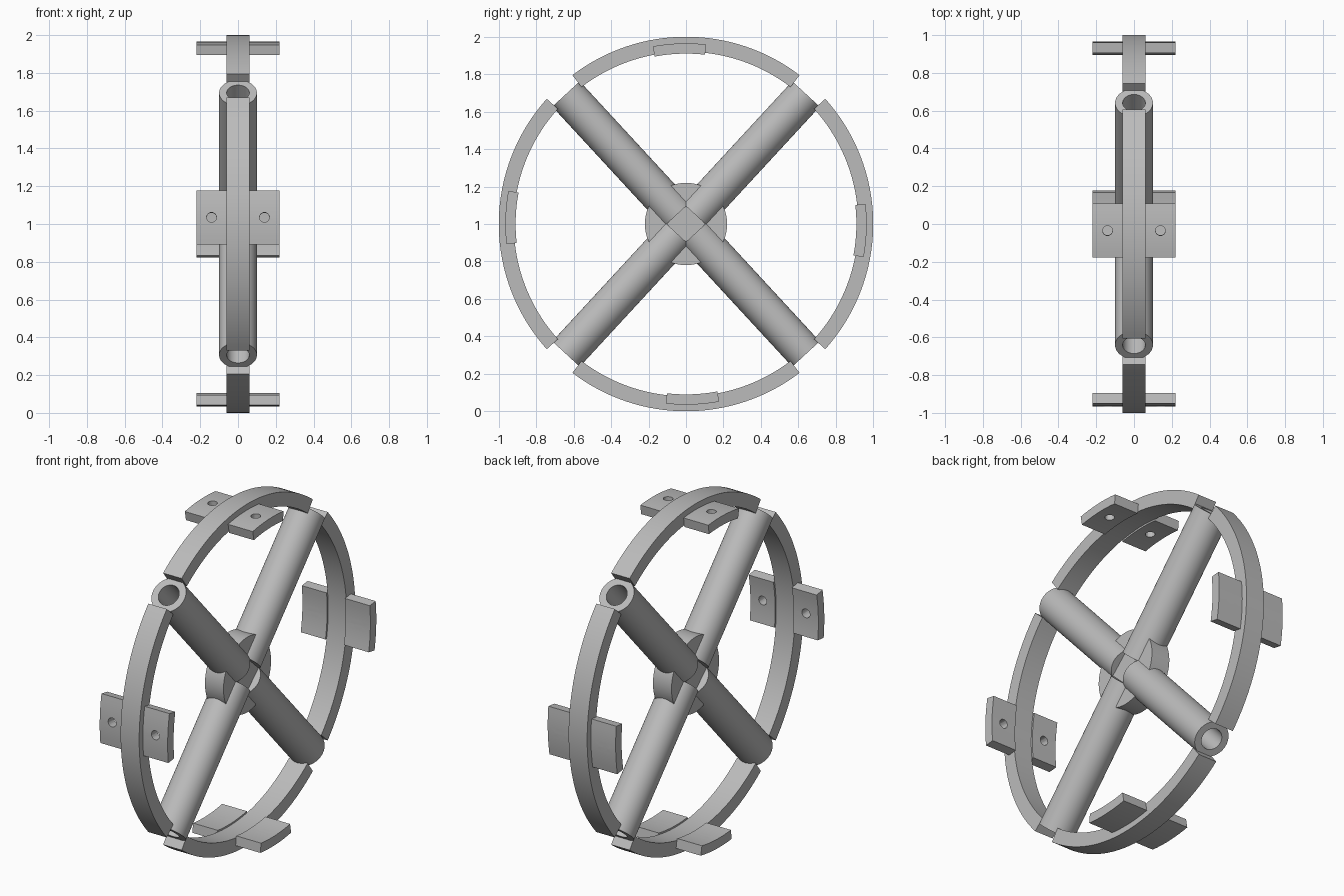
import bpy, bmesh, math
from mathutils import Matrix, Vector

if "Cube" in bpy.data.objects:
    bpy.data.objects.remove(bpy.data.objects["Cube"])

CENTER = Vector((0, 0, 1))
SPOKE_ANGLE = 47.3      # degrees above horizontal, mirrored front to back
GAP = 5.35              # half of the rim gap at each spoke, in degrees

grey = bpy.data.materials.new("grey metal")
grey.diffuse_color = (0.5, 0.5, 0.5, 1)
grey.use_nodes = True
grey.node_tree.nodes["Principled BSDF"].inputs["Base Color"].default_value = grey.diffuse_color


def finish(name, bm, matrix=Matrix()):
    bm.transform(matrix)
    bmesh.ops.recalc_face_normals(bm, faces=bm.faces)
    mesh = bpy.data.meshes.new(name)
    bm.to_mesh(mesh)
    bm.free()
    mesh.materials.append(grey)
    obj = bpy.data.objects.new(name, mesh)
    bpy.context.collection.objects.link(obj)
    return obj


def smooth(obj):
    bpy.ops.object.select_all(action='DESELECT')
    obj.select_set(True)
    bpy.context.view_layer.objects.active = obj
    bpy.ops.object.shade_smooth_by_angle(angle=math.radians(30))


def arc_block(name, r0, r1, a0, a1, x0, x1, steps):
    """Curved bar of rectangular section, swept around the x axis."""
    bm = bmesh.new()
    rows = []
    for i in range(steps + 1):
        a = math.radians(a0 + (a1 - a0) * i / steps)
        rows.append([bm.verts.new((x, r * math.cos(a), r * math.sin(a)))
                     for x, r in ((x0, r0), (x1, r0), (x1, r1), (x0, r1))])
    for p, q in zip(rows, rows[1:]):
        for k in range(4):
            j = (k + 1) % 4
            bm.faces.new((p[k], p[j], q[j], q[k]))
    bm.faces.new(rows[0])
    bm.faces.new(rows[-1])
    return finish(name, bm, Matrix.Translation(CENTER))


def radial(angle):
    """Turns the local z axis to point outward at an angle in the wheel plane."""
    return Matrix.Translation(CENTER) @ Matrix.Rotation(math.radians(angle - 90), 4, 'X')


def tube(name, r_out, r_in, z0, z1, angle, sides=64):
    bm = bmesh.new()
    loops = [[bm.verts.new((r * math.cos(t), r * math.sin(t), z))
              for t in (2 * math.pi * i / sides for i in range(sides))]
             for r, z in ((r_out, z0), (r_out, z1), (r_in, z1), (r_in, z0))]
    for k in range(4):
        p, q = loops[k], loops[(k + 1) % 4]
        for i in range(sides):
            j = (i + 1) % sides
            bm.faces.new((p[i], p[j], q[j], q[i]))
    return finish(name, bm, radial(angle))


def rod(name, radius, length, matrix, sides):
    bm = bmesh.new()
    bmesh.ops.create_cone(bm, cap_ends=True, segments=sides, radius1=radius,
                          radius2=radius, depth=length)
    return finish(name, bm, matrix)


# Hub disc
smooth(rod("hub", 0.22, 0.12, Matrix.Translation(CENTER) @ Matrix.Rotation(math.pi / 2, 4, 'Y'), 64))

# Four hollow spokes, stopping short of the middle
for a in (SPOKE_ANGLE, 180 - SPOKE_ANGLE, 180 + SPOKE_ANGLE, 360 - SPOKE_ANGLE):
    smooth(tube("spoke", 0.1, 0.06, 0.07, 0.945, a))

# Four rim segments between the spokes
side, upright = SPOKE_ANGLE - GAP, 90 - SPOKE_ANGLE - GAP
for middle, half in ((0, side), (90, upright), (180, side), (270, upright)):
    smooth(arc_block("rim_segment", 0.92, 1.0, middle - half, middle + half, -0.06, 0.06, 40))

# Drilled mounting tabs on both sides of each rim segment
for middle in (-2.1, 92.1, 177.9, 272.1):
    for s in (-1, 1):
        tab = arc_block("mounting_tab", 0.91, 0.965, middle - 8.5, middle + 8.5,
                        min(s * 0.06, s * 0.22), max(s * 0.06, s * 0.22), 8)
        cutter = rod("hole_cutter", 0.026, 0.3,
                     radial(middle) @ Matrix.Translation((s * 0.14, 0, 0.94)), 24)
        cutter.hide_render = True
        smooth(tab)
        cut = tab.modifiers.new("bolt_hole", 'BOOLEAN')
        cut.operation, cut.solver, cut.object = 'DIFFERENCE', 'EXACT', cutter
        bpy.ops.object.modifier_apply(modifier=cut.name)
        bpy.data.objects.remove(cutter)
        smooth(tab)
